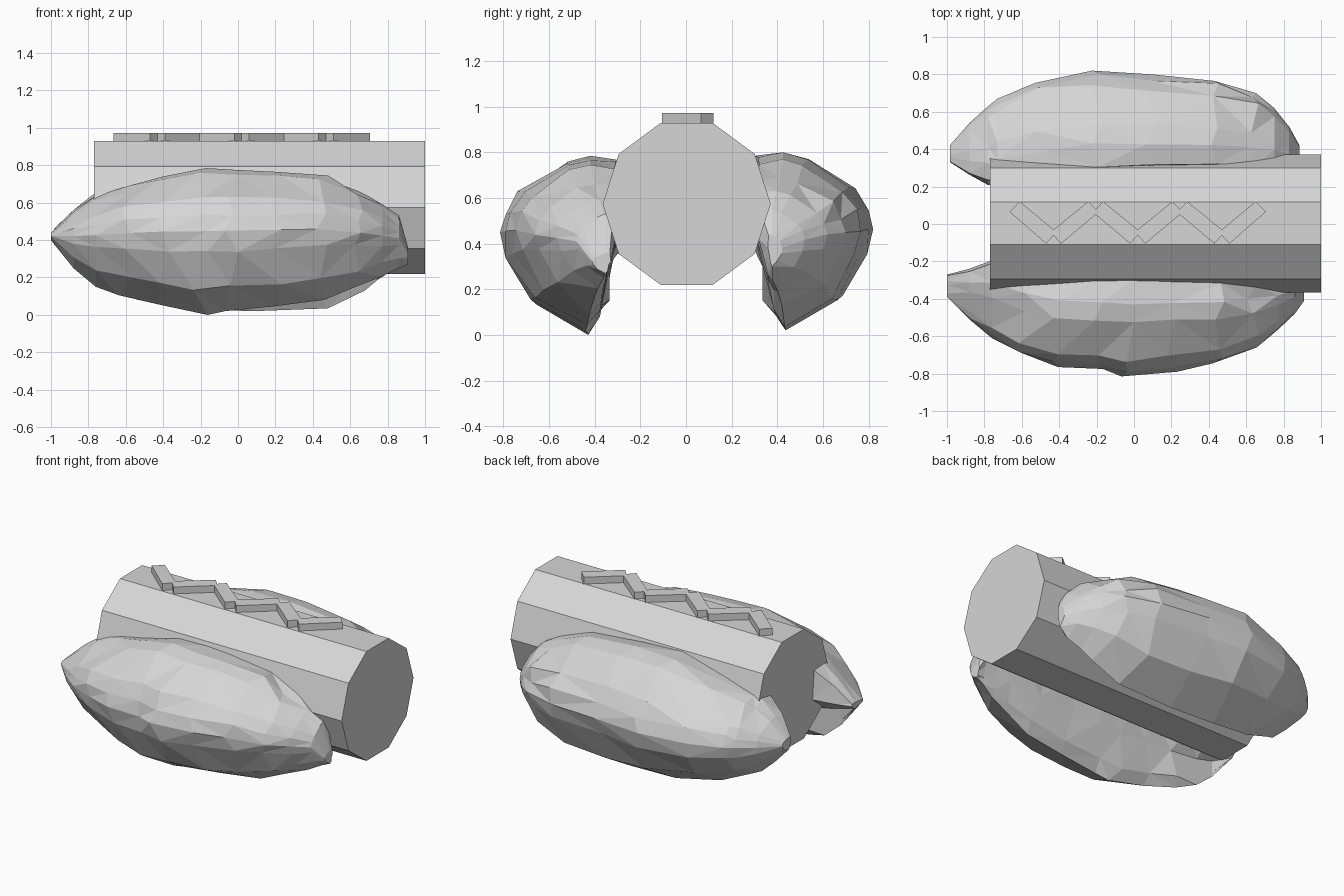
import bpy, bmesh, random
from math import cos, sin, pi

if "Cube" in bpy.data.objects:
    bpy.data.objects.remove(bpy.data.objects["Cube"])

random.seed(4)
stone = bpy.data.materials.new("stone grey")
stone.diffuse_color = (0.67, 0.67, 0.67, 1)
stone.use_nodes = True
stone.node_tree.nodes["Principled BSDF"].inputs["Base Color"].default_value = stone.diffuse_color


def finish(name, bm):
    bmesh.ops.recalc_face_normals(bm, faces=bm.faces[:])
    me = bpy.data.meshes.new(name)
    bm.to_mesh(me)
    bm.free()
    me.materials.append(stone)
    ob = bpy.data.objects.new(name, me)
    bpy.context.collection.objects.link(ob)
    return ob


def loft(bm, rings):
    """Skin a list of closed rings and cap both ends."""
    rows = [[bm.verts.new(p) for p in ring] for ring in rings]
    n = len(rows[0])
    for a, b in zip(rows, rows[1:]):
        for i in range(n):
            j = (i + 1) % n
            bm.faces.new((a[i], a[j], b[j], b[i]))
    bm.faces.new(rows[0])
    bm.faces.new(rows[-1])


# Ten-sided drum lying along x
bm = bmesh.new()
loft(bm, [[(x, 0.003 + 0.368 * cos(k * pi / 5), 0.574 + 0.373 * sin(k * pi / 5))
           for k in range(10)] for x in (-0.77, 1.0)])
finish("drum", bm)

# Raised zigzag on top of the drum: three V shapes with notched tips
upper, lower = [(-0.61, 0.12)], [(-0.665, 0.065)]
for k in range(3):
    c = -0.43 + 0.45 * k
    upper.append((c, -0.03))
    lower += [(c - 0.04, -0.105), (c, -0.06), (c + 0.04, -0.105)]
    if k < 2:
        p = c + 0.225
        upper += [(p - 0.04, 0.12), (p, 0.08), (p + 0.04, 0.12)]
        lower.append((p, 0.05))
upper.append((0.65, 0.12))
lower.append((0.705, 0.065))
outline = lower + upper[::-1]
bm = bmesh.new()
loft(bm, [[(x, y, z) for x, y in outline] for z in (0.92, 0.973)])
finish("zigzag_trim", bm)

# Rock cross-section: (inner to outer, bottom to top), both 0..1
section = [(0.05, 0.98), (0.28, 1.0), (0.47, 0.96), (0.84, 0.80), (0.95, 0.69),
           (1.0, 0.57), (0.95, 0.43), (0.74, 0.18), (0.30, 0.0), (0.19, 0.10),
           (0.10, 0.36), (0.0, 0.60)]


def rock(name, side, stations):
    rings = []
    for x, yin, yout, top, bot in stations:
        size = min(1, (top - bot) / 0.5)
        ring = []
        for u, v in section:
            jx = random.uniform(-0.04, 0.04) * size if abs(x) < 0.7 else 0
            # keep the silhouette extremes exact, roughen the rest
            j = 0 if u == 1 or v in (0, 1) else 0.011 * size
            y = yin + u * (yout - yin) + random.uniform(-j, j)
            z = bot + v * (top - bot) + random.uniform(-j, j)
            if v < 0.4 and abs(x) < 0.95:
                y = max(y, 0.335)   # the underside stays clear of the drum
            ring.append((x + jx, side * y, max(z, 0)))
        rings.append(ring)
    bm = bmesh.new()
    loft(bm, rings)
    bmesh.ops.triangulate(bm, faces=bm.faces[:])
    finish(name, bm)


# Stations: x, inner y, outer y, top z, bottom z
rock("front_rock", -1, [
    (-1.0, .27, .39, .44, .40), (-.88, .235, .51, .55, .25),
    (-.76, .20, .61, .635, .15), (-.6, .24, .70, .69, .105),
    (-.4, .27, .765, .74, .055), (-.2, .28, .775, .785, 0),
    (-.03, .28, .815, .775, .02), (.2, .28, .79, .765, .045),
    (.45, .29, .745, .745, .08), (.63, .30, .66, .66, .145),
    (.77, .31, .565, .59, .205), (.86, .31, .48, .53, .25),
    (.91, .33, .41, .36, .27)])
rock("back_rock", 1, [
    (-.985, .33, .42, .46, .38), (-.88, .26, .54, .56, .27),
    (-.78, .21, .63, .64, .18), (-.73, .22, .67, .66, .16),
    (-.5, .25, .755, .73, .08), (-.2, .28, .82, .79, .03),
    (.1, .28, .80, .80, .02), (.45, .29, .765, .77, .035),
    (.65, .30, .70, .69, .13), (.75, .31, .62, .63, .19),
    (.83, .32, .52, .55, .24), (.885, .36, .42, .44, .30)])
